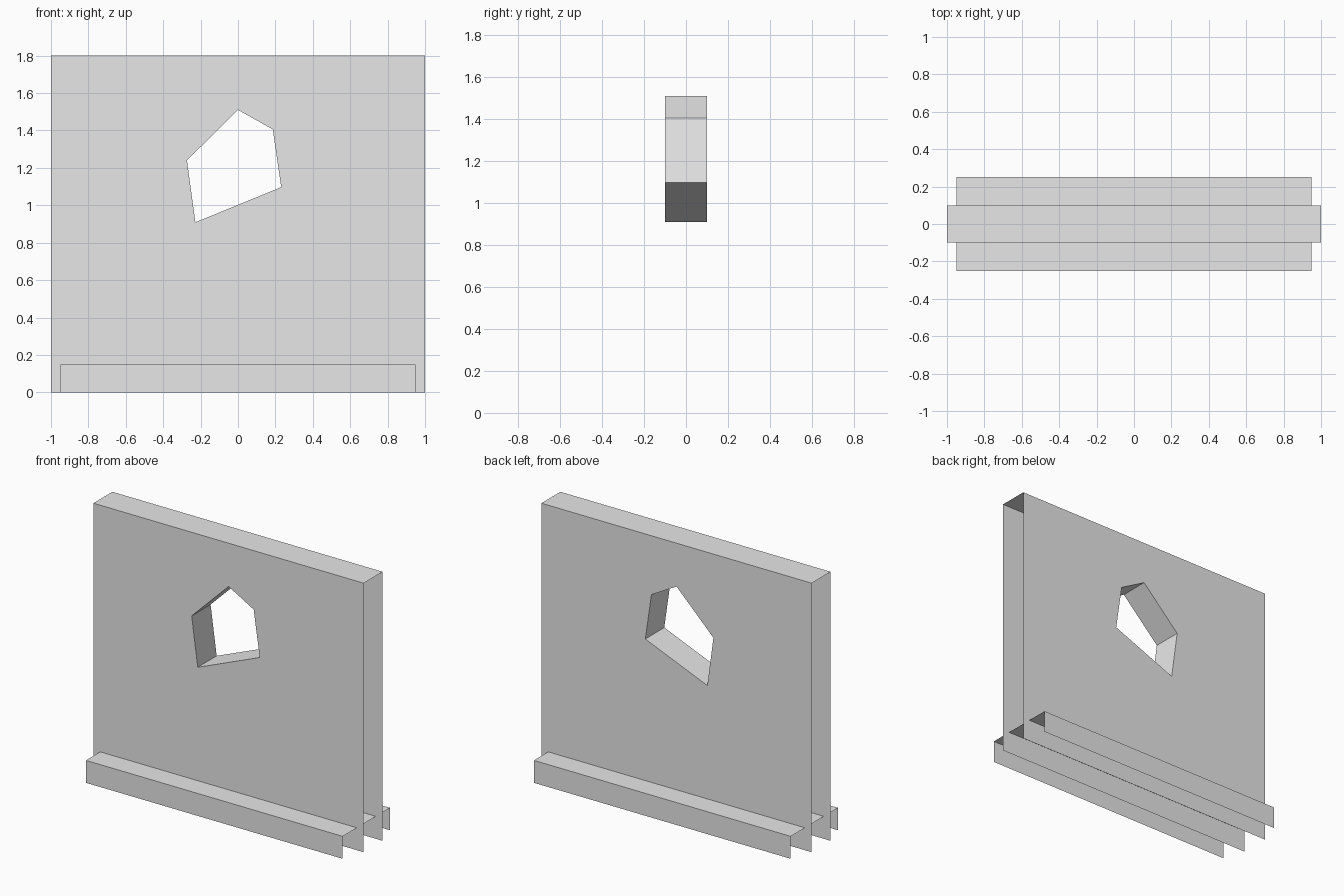
import bpy, bmesh

cube = bpy.data.objects.get("Cube")
if cube:
    bpy.data.objects.remove(cube, do_unlink=True)

WIDTH, HEIGHT, HALF_DEPTH = 1.0, 1.8, 0.1

grey = bpy.data.materials.new("light grey")
grey.use_nodes = True
grey.diffuse_color = (0.8, 0.8, 0.8, 1)
grey.node_tree.nodes["Principled BSDF"].inputs["Base Color"].default_value = (0.8, 0.8, 0.8, 1)


def finish(name, bm, half_width):
    """Orient the closed shell, open its ends and underside, and make the object."""
    bmesh.ops.recalc_face_normals(bm, faces=bm.faces[:])

    def is_open(face):
        c = face.calc_center_median()
        return abs(c.x) > half_width - 0.001 or c.z < 0.001

    bmesh.ops.delete(bm, geom=[f for f in bm.faces if is_open(f)], context='FACES')
    mesh = bpy.data.meshes.new(name)
    bm.to_mesh(mesh)
    bm.free()
    mesh.materials.append(grey)
    obj = bpy.data.objects.new(name, mesh)
    bpy.context.collection.objects.link(obj)
    return obj


# Wall panel pierced by an irregular five-sided window
outline = [(-WIDTH, 0), (WIDTH, 0), (WIDTH, HEIGHT), (-WIDTH, HEIGHT)]
window = [(0, 1.51), (0.186, 1.406), (0.231, 1.097), (-0.228, 0.909), (-0.273, 1.24)]

bm = bmesh.new()
side_edges = {-1: [], 1: []}
for loop in (outline, window):
    rings = {s: [bm.verts.new((x, s * HALF_DEPTH, z)) for x, z in loop] for s in (-1, 1)}
    front, back = rings[-1], rings[1]
    for i in range(len(loop)):
        j = (i + 1) % len(loop)
        bm.faces.new((front[i], front[j], back[j], back[i]))
        for s in (-1, 1):
            side_edges[s].append(bm.edges.get((rings[s][i], rings[s][j])))
for s in (-1, 1):
    bmesh.ops.triangle_fill(bm, edges=side_edges[s], use_beauty=True, normal=(0, s, 0))
finish("wall_panel", bm, WIDTH)

# Base channel: open-ended cover running through the foot of the wall
bm = bmesh.new()
bmesh.ops.create_cube(bm, size=1)
bmesh.ops.scale(bm, vec=(1.9, 0.5, 0.15), verts=bm.verts[:])
bmesh.ops.translate(bm, vec=(0, 0, 0.075), verts=bm.verts[:])
finish("base_channel", bm, 0.95)
